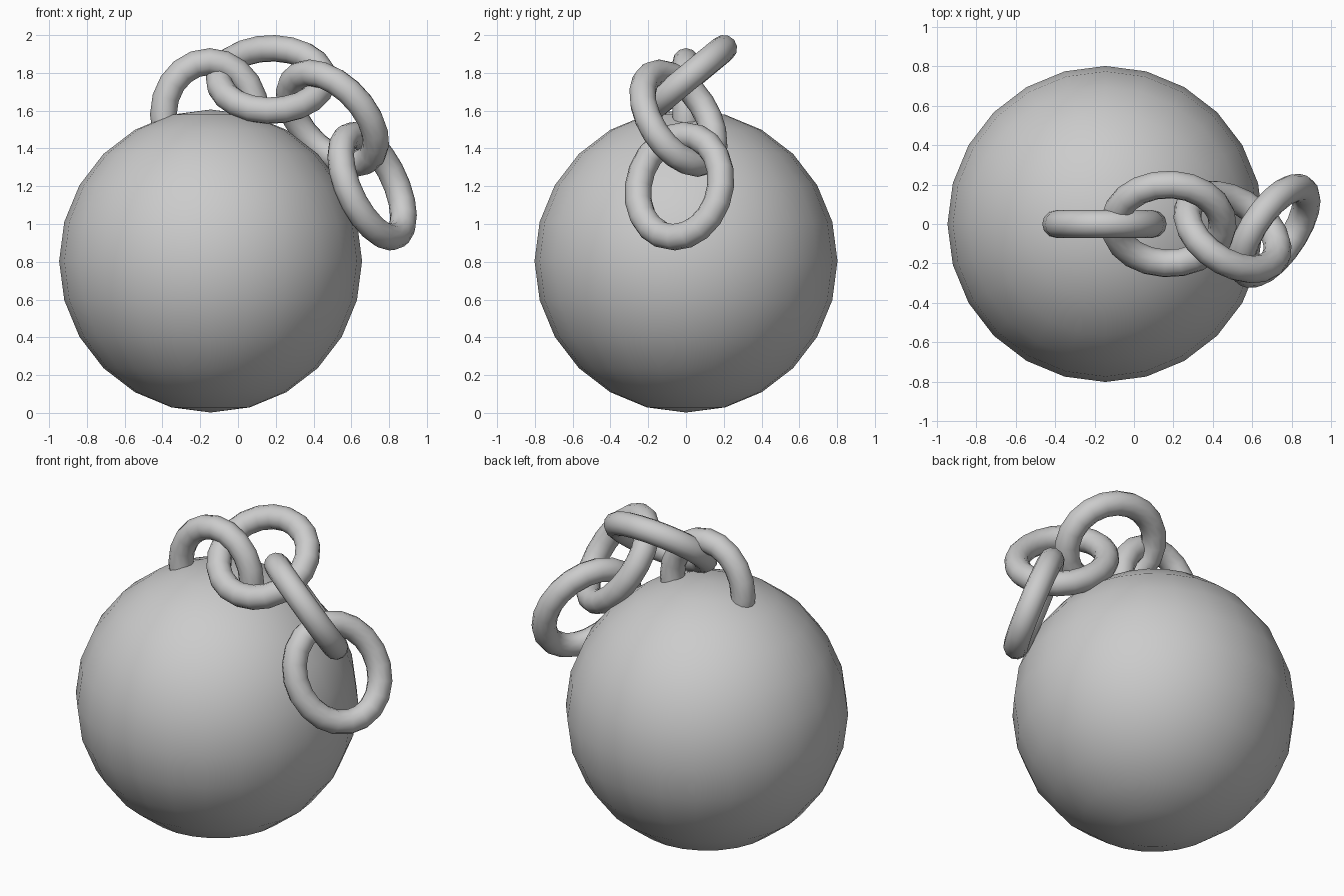
import bpy
import bmesh
from math import cos, sin, tau
from mathutils import Vector

cube = bpy.data.objects.get("Cube")
if cube:
    bpy.data.objects.remove(cube, do_unlink=True)

# One plain grey metal
metal = bpy.data.materials.new("grey metal")
metal.use_nodes = True
GREY = (0.6, 0.6, 0.6, 1)
metal.diffuse_color = GREY
metal.node_tree.nodes["Principled BSDF"].inputs["Base Color"].default_value = GREY


def add_object(name, bm, location):
    bmesh.ops.recalc_face_normals(bm, faces=bm.faces)
    for face in bm.faces:
        face.smooth = True
    mesh = bpy.data.meshes.new(name)
    bm.to_mesh(mesh)
    bm.free()
    mesh.materials.append(metal)
    obj = bpy.data.objects.new(name, mesh)
    obj.location = location
    bpy.context.collection.objects.link(obj)
    return obj


def add_link(name, centre, long_axis, short_axis, tube=0.071, steps=20, sides=12):
    """Sweep a round section along an oval spanned by two half-axes."""
    a, b = Vector(long_axis), Vector(short_axis)
    normal = a.cross(b).normalized()
    bm = bmesh.new()
    rings = []
    for i in range(steps):
        t = tau * i / steps
        point = a * cos(t) + b * sin(t)
        tangent = (b * cos(t) - a * sin(t)).normalized()
        outward = tangent.cross(normal)
        rings.append([
            bm.verts.new(point + tube * (outward * cos(tau * j / sides)
                                         + normal * sin(tau * j / sides)))
            for j in range(sides)])
    for i in range(steps):
        ring, after = rings[i], rings[(i + 1) % steps]
        for j in range(sides):
            k = (j + 1) % sides
            bm.faces.new((ring[j], after[j], after[k], ring[k]))
    return add_object(name, bm, centre)


# Heavy ball
ball = bmesh.new()
bmesh.ops.create_uvsphere(ball, u_segments=24, v_segments=12, radius=0.802)
add_object("ball", ball, (-0.145, 0, 0.804))

# Shackle sunk into the ball, then three loose chain links
add_link("shackle", (-0.15, 0, 1.58), (0, 0, 0.28), (0.245, 0, 0))
add_link("upper_link", (0.175, 0, 1.765), (0.275, -0.015, -0.01), (0.02, 0.2, 0.165))
add_link("middle_link", (0.5, -0.04, 1.56), (-0.12, -0.1, 0.24), (0.196, -0.162, 0))
add_link("end_link", (0.71, -0.035, 1.2), (-0.1, 0.03, 0.27), (0.133, 0.218, 0))
